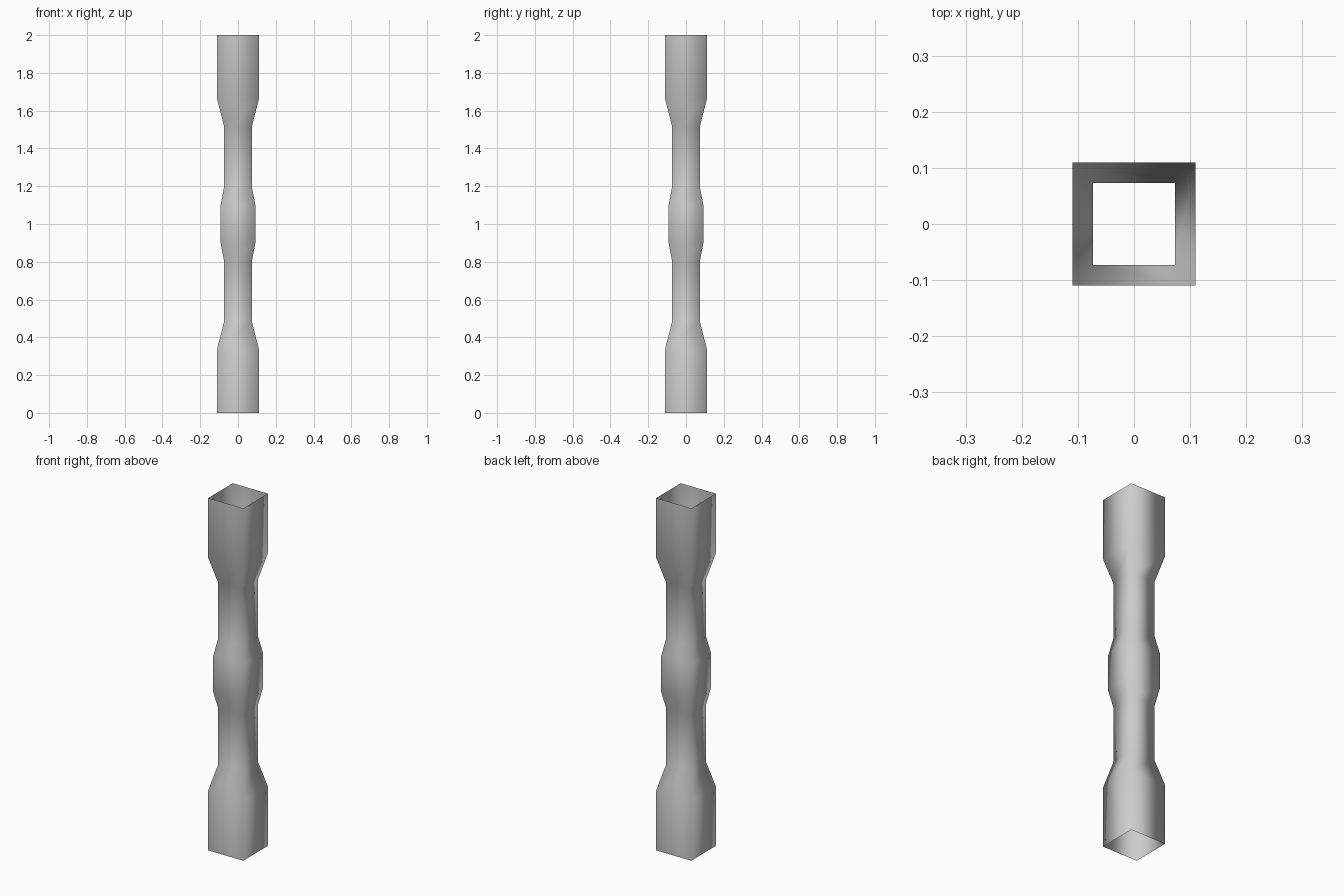
import bpy
import bmesh

cube = bpy.data.objects.get("Cube")
if cube:
    bpy.data.objects.remove(cube, do_unlink=True)

# Plain grey finish
grey = bpy.data.materials.new("plain grey")
grey.use_nodes = True
colour = (0.6, 0.6, 0.6, 1)
grey.diffuse_color = colour
grey.node_tree.nodes["Principled BSDF"].inputs["Base Color"].default_value = colour

# Lower half profile (height, half width), mirrored about mid height
lower = [(0, 0.11), (0.34, 0.11), (0.485, 0.073), (0.8, 0.073), (0.9, 0.092)]
profile = lower + [(2 - z, w) for z, w in reversed(lower)]

# Square tube with open ends
bm = bmesh.new()
corners = [(-1, -1), (1, -1), (1, 1), (-1, 1)]
rings = [[bm.verts.new((x * w, y * w, z)) for x, y in corners] for z, w in profile]
for low, high in zip(rings, rings[1:]):
    for i in range(4):
        j = (i + 1) % 4
        face = bm.faces.new((low[i], low[j], high[j], high[i]))
        face.smooth = True

mesh = bpy.data.meshes.new("baluster")
bm.to_mesh(mesh)
bm.free()
mesh.materials.append(grey)
baluster = bpy.data.objects.new("baluster", mesh)
bpy.context.collection.objects.link(baluster)
